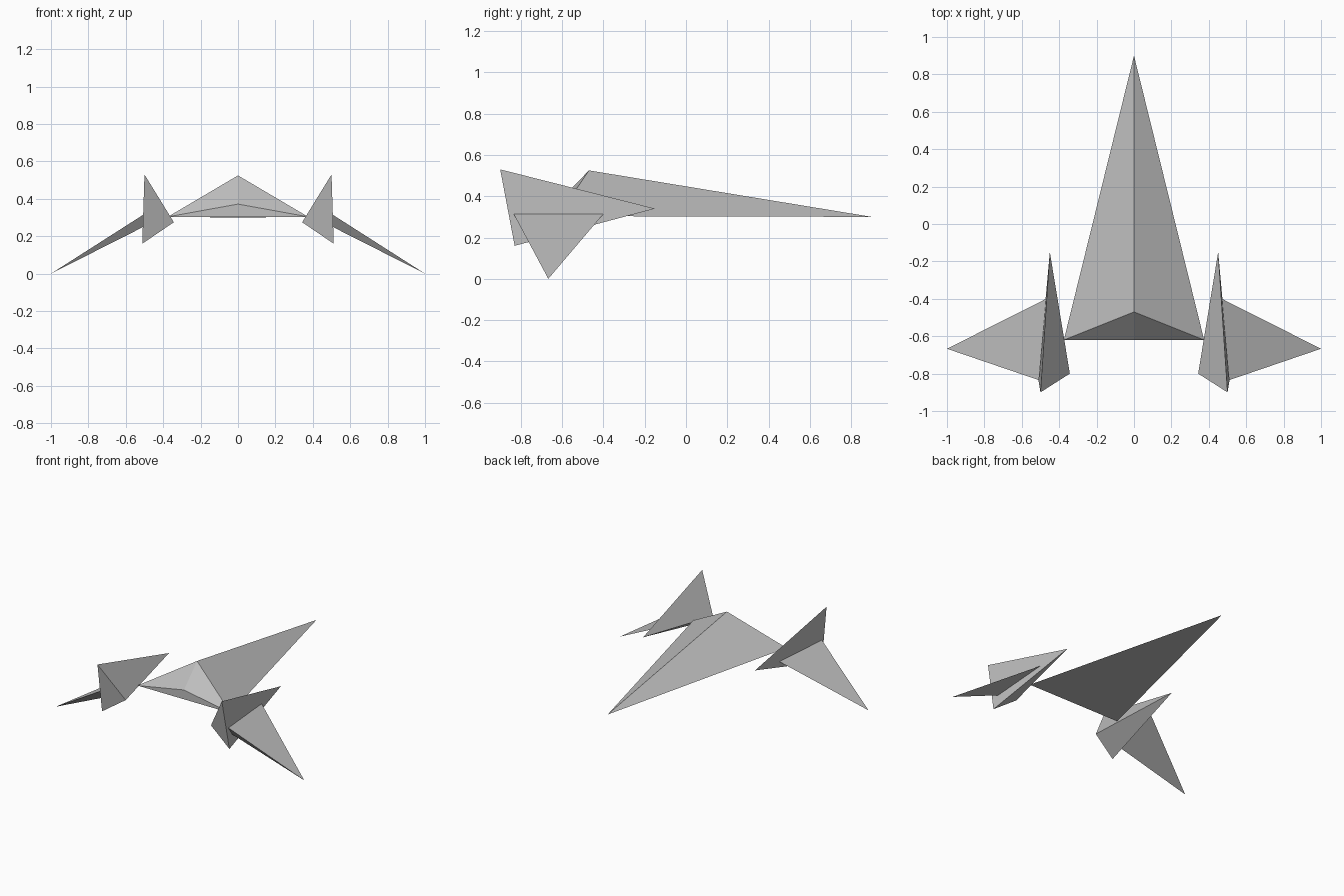
import bpy
import bmesh

# Remove the default cube
cube = bpy.data.objects.get("Cube")
if cube:
    bpy.data.objects.remove(cube, do_unlink=True)

# Single flat colour
grey = bpy.data.materials.new("plain grey")
grey.use_nodes = True
colour = (0.52, 0.52, 0.52, 1)
grey.diffuse_color = colour
shader = next(n for n in grey.node_tree.nodes if n.type == 'BSDF_PRINCIPLED')
shader.inputs["Base Color"].default_value = colour


def faceted(name, corners, side=1):
    """Closed flat-faced solid around the corners; side=-1 mirrors it in x."""
    bm = bmesh.new()
    for x, y, z in corners:
        bm.verts.new((x * side, y, z))
    bmesh.ops.convex_hull(bm, input=bm.verts[:])
    bmesh.ops.recalc_face_normals(bm, faces=bm.faces[:])
    mesh = bpy.data.meshes.new(name)
    bm.to_mesh(mesh)
    bm.free()
    mesh.materials.append(grey)
    obj = bpy.data.objects.new(name, mesh)
    bpy.context.scene.collection.objects.link(obj)
    return obj


# Hull: long nose, ridge peak and a slightly bulged stern
nose = (0, 0.9, 0.3)
stern_corners = [(s * 0.375, -0.62, 0.304) for s in (-1, 1)]
peak = (0, -0.47, 0.525)
stern_point = (0, -0.62, 0.372)
faceted("hull", [nose, peak, stern_point] + stern_corners)

# Fin: nose, top, inner and bottom corners
fin = [(0.45, -0.15, 0.34), (0.5, -0.9, 0.53),
       (0.343, -0.8, 0.275), (0.512, -0.83, 0.16)]

# Wing: front root, rear root, lower root and drooping tip
wing = [(0.47, -0.4, 0.314), (0.508, -0.835, 0.314),
        (0.506, -0.79, 0.25), (1, -0.667, 0)]

for label, side in (("left", 1), ("right", -1)):
    faceted(label + "_fin", fin, side)
    faceted(label + "_wing", wing, side)
